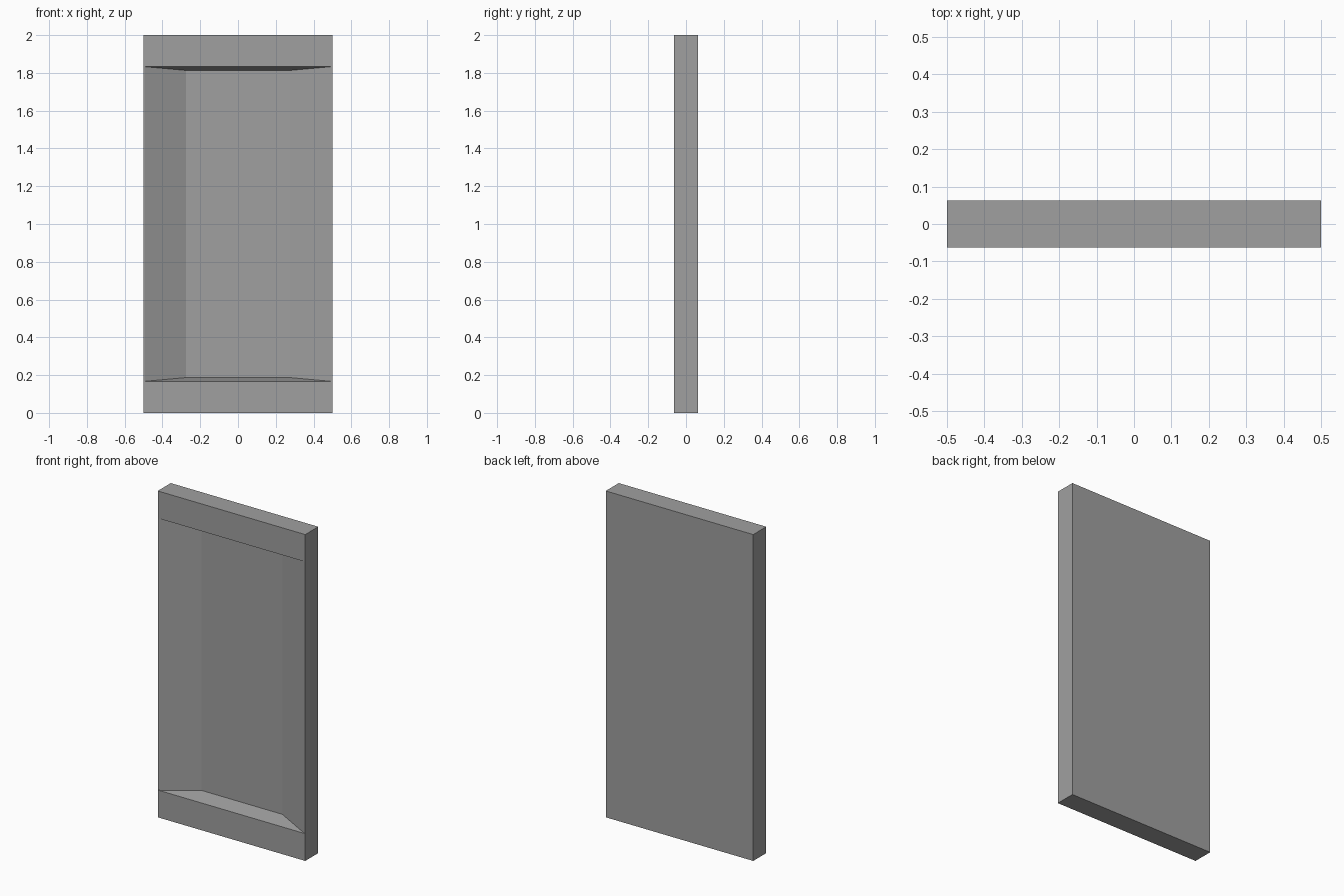
import bpy
import bmesh
from mathutils import Vector

default = bpy.data.objects.get("Cube")
if default:
    bpy.data.objects.remove(default, do_unlink=True)

WIDTH, DEPTH, HEIGHT = 1.0, 0.126, 2.0
FRONT = -DEPTH / 2


def make_material(name, color):
    mat = bpy.data.materials.new(name)
    mat.use_nodes = True
    mat.diffuse_color = color
    mat.node_tree.nodes["Principled BSDF"].inputs["Base Color"].default_value = color
    return mat


def inset_to(bm, face, half_x, half_z, y):
    """Inset a front face and place the inner rectangle at the given size and depth."""
    bmesh.ops.inset_individual(bm, faces=[face], thickness=0.001)
    mid = HEIGHT / 2
    for v in face.verts:
        side = 1 if v.co.x > 0 else -1
        end = 1 if v.co.z > mid else -1
        v.co = Vector((side * half_x, y, mid + end * half_z))


# Slab
bm = bmesh.new()
bmesh.ops.create_cube(bm, size=1)
bmesh.ops.scale(bm, vec=(WIDTH, DEPTH, HEIGHT), verts=bm.verts)
bmesh.ops.translate(bm, vec=(0, 0, HEIGHT / 2), verts=bm.verts)

# Recess: rim outline, then sloped walls down to the flat floor
front = min(bm.faces, key=lambda f: f.calc_center_median().y)
inset_to(bm, front, 0.495, 0.833, FRONT)
inset_to(bm, front, 0.275, 0.813, FRONT + 0.1)
bmesh.ops.recalc_face_normals(bm, faces=bm.faces)

mesh = bpy.data.meshes.new("recessed_panel")
bm.to_mesh(mesh)
bm.free()
mesh.materials.append(make_material("grey", (0.35, 0.35, 0.35, 1)))
panel = bpy.data.objects.new("recessed_panel", mesh)
bpy.context.collection.objects.link(panel)
